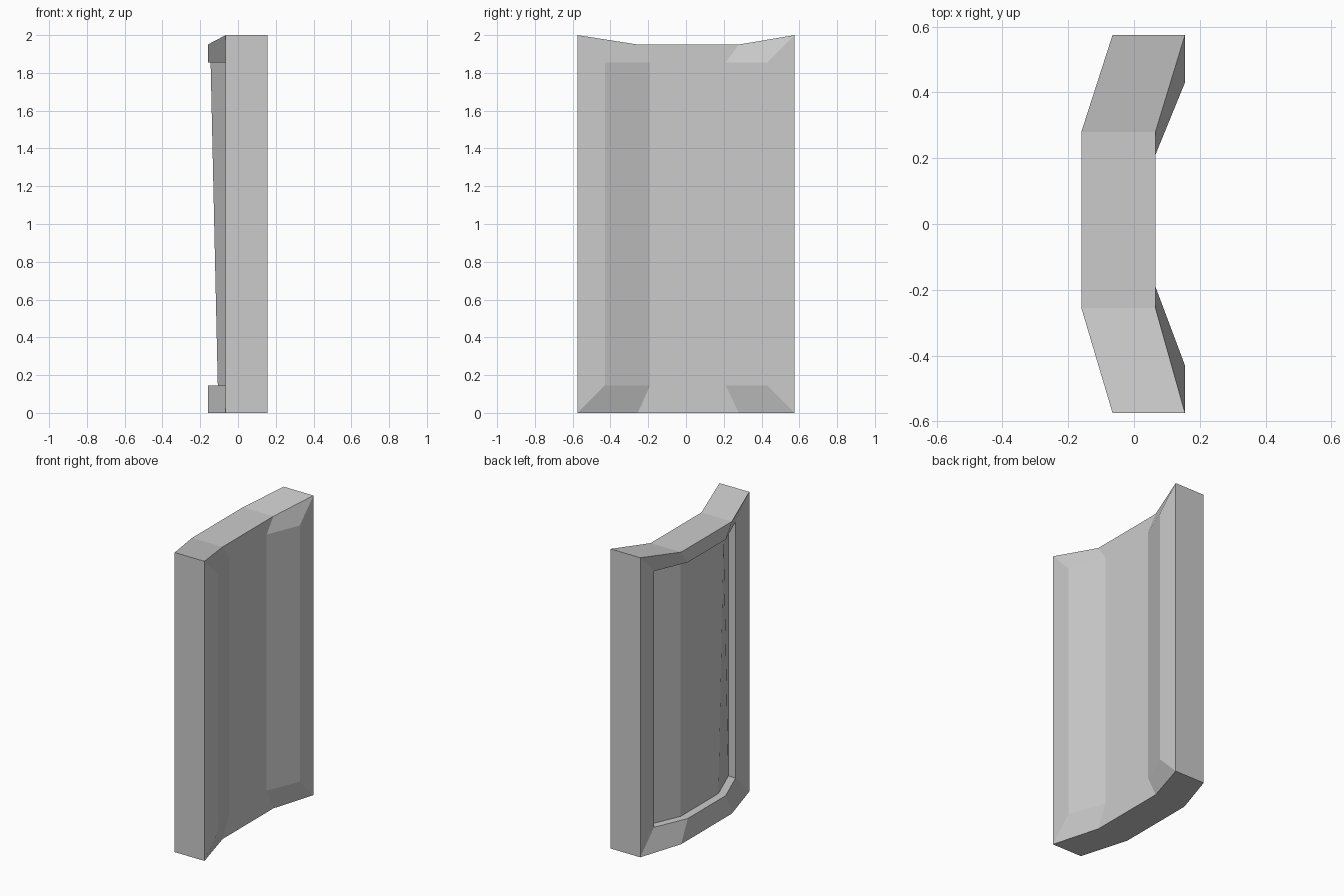
import bpy, bmesh

if "Cube" in bpy.data.objects:
    bpy.data.objects.remove(bpy.data.objects["Cube"])

OUT_Y = (-0.575, -0.255, 0.28, 0.575)   # outer fold lines
IN_Y = (-0.43, -0.19, 0.21, 0.43)       # inset fold lines
FRONT_X = (0.155, 0.065, 0.065, 0.155)  # concave side
BACK_X = (-0.065, -0.16, -0.16, -0.065) # convex side
TOP_Z = (2.0, 1.95, 1.95, 2.0)

bm = bmesh.new()


def ring(xs, ys, low, tops):
    """Bottom row followed by top row, as two lists of vertices."""
    bottom = [bm.verts.new((x, y, low)) for x, y in zip(xs, ys)]
    top = [bm.verts.new((x, y, z)) for x, y, z in zip(xs, ys, tops)]
    return bottom, top


def bridge(a, b):
    """Join two closed rings with quads."""
    la, lb = a[0] + a[1][::-1], b[0] + b[1][::-1]
    n = len(la)
    for i in range(n):
        j = (i + 1) % n
        bm.faces.new((la[i], la[j], lb[j], lb[i]))


def fill(r):
    """Three folded panels inside a ring."""
    for i in range(3):
        bm.faces.new((r[0][i], r[0][i + 1], r[1][i + 1], r[1][i]))


inner_top = (1.855,) * 4
front_rim = ring(FRONT_X, OUT_Y, 0, TOP_Z)
front_panel = ring(FRONT_X, IN_Y, 0.145, inner_top)
back_rim = ring(BACK_X, OUT_Y, 0, TOP_Z)
back_lip = ring(BACK_X, IN_Y, 0.145, inner_top)
back_panel = ring([x + 0.053 for x in BACK_X], IN_Y, 0.145, inner_top)
back_panel[1][1].co.x = -0.145          # raised corner of the recess

# Concave face, outer edge walls, convex frame, recess walls
fill(front_panel)
bridge(front_panel, front_rim)
bridge(front_rim, back_rim)
bridge(back_rim, back_lip)
bridge(back_lip, back_panel)
fill(back_panel)

bmesh.ops.recalc_face_normals(bm, faces=bm.faces[:])
mesh = bpy.data.meshes.new("curved_panel")
bm.to_mesh(mesh)
bm.free()
bpy.context.collection.objects.link(bpy.data.objects.new("curved_panel", mesh))
